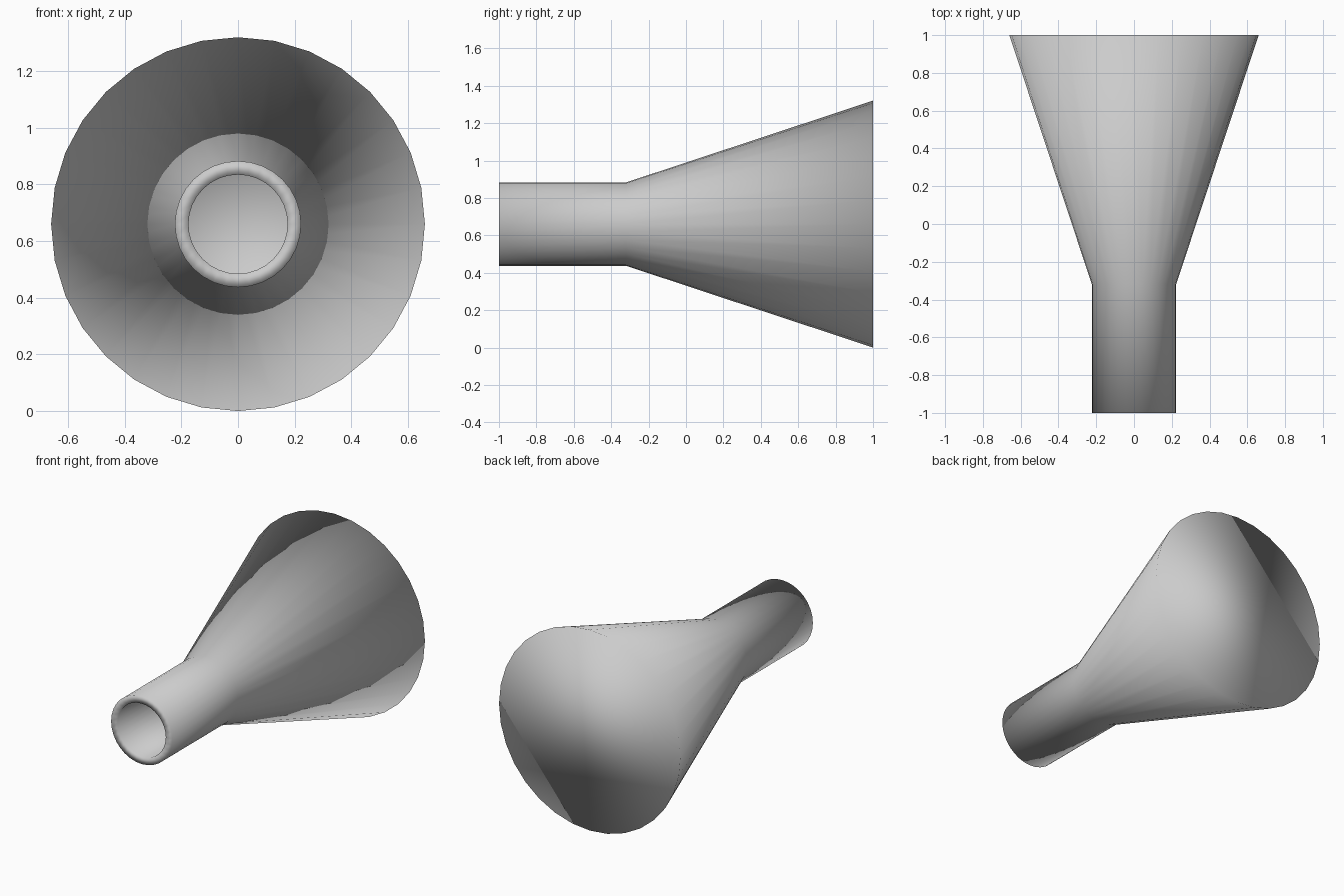
import bpy, bmesh
from math import sin, cos, pi

if "Cube" in bpy.data.objects:
    bpy.data.objects.remove(bpy.data.objects["Cube"])

SIDES = 32
AXIS_Z = 0.66

# Profile (radius, y): outer back rim -> cone -> tube -> lip -> bore -> inner cavity
profile = [(0.66, 1.0), (0.223, -0.32), (0.223, -1.0),
           (0.175, -1.0), (0.175, -0.31), (0.60, 0.95)]


def ring(bm, r, y):
    return [bm.verts.new((r * sin(2 * pi * i / SIDES), y,
                          AXIS_Z + r * cos(2 * pi * i / SIDES)))
            for i in range(SIDES)]


bm = bmesh.new()
rings = [ring(bm, r, y) for r, y in profile]

# Walls between neighbouring rings
for a, b in zip(rings, rings[1:]):
    for i in range(SIDES):
        j = (i + 1) % SIDES
        bm.faces.new((a[i], a[j], b[j], b[i]))

# Closed wide end: outer face and inner cavity floor
bm.faces.new(rings[0])
bm.faces.new(rings[-1])
bmesh.ops.recalc_face_normals(bm, faces=bm.faces[:])

# The whole shell is softly shaded
for f in bm.faces:
    f.smooth = True

mesh = bpy.data.meshes.new("flared_nozzle")
bm.to_mesh(mesh)
bm.free()
nozzle = bpy.data.objects.new("flared_nozzle", mesh)
bpy.context.collection.objects.link(nozzle)
